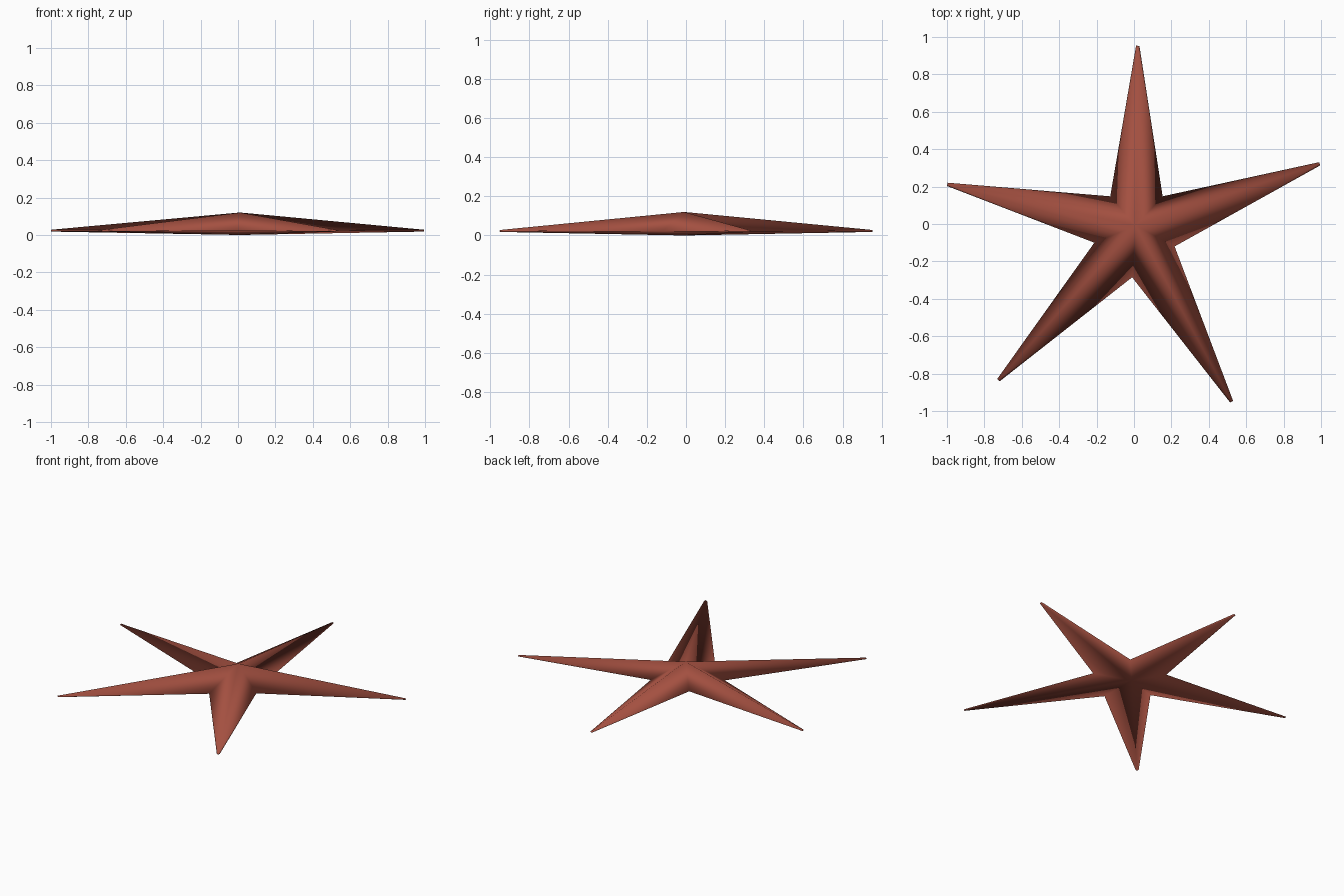
import bpy, bmesh
from mathutils import Vector

if "Cube" in bpy.data.objects:
    bpy.data.objects.remove(bpy.data.objects["Cube"])

# arm tips and the notch that follows each one, clockwise from above
TIPS = [(0.02, 0.953), (0.993, 0.322), (0.522, -0.95), (-0.725, -0.835), (-0.998, 0.212)]
NOTCHES = [(0.153, 0.148), (0.217, -0.12), (-0.01, -0.285), (-0.212, -0.1), (-0.127, 0.148)]

mat = bpy.data.materials.new("brick red")
mat.diffuse_color = (0.37, 0.08, 0.052, 1)
mat.use_nodes = True
mat.node_tree.nodes["Principled BSDF"].inputs["Base Color"].default_value = mat.diffuse_color

bm = bmesh.new()
centre = Vector((0.01, -0.01, 0))
apex = bm.verts.new((0.01, -0.01, 0.12))
base = bm.verts.new((0.01, -0.01, 0.0))
notches = [bm.verts.new((x, y, 0.022)) for x, y in NOTCHES]

# each arm: ridge on top, keel below, small blunt diamond at the tip
for i, (x, y) in enumerate(TIPS):
    tip = Vector((x, y, 0.023))
    along = (Vector((x, y, 0)) - centre).normalized()
    side = Vector((along.y, -along.x, 0)) * 0.009
    top = bm.verts.new(tip + Vector((0, 0, 0.005)))
    low = bm.verts.new(tip - Vector((0, 0, 0.005)))
    right = bm.verts.new(tip + side)
    left = bm.verts.new(tip - side)
    n_right, n_left = notches[i], notches[i - 1]
    for hub, end in ((apex, top), (base, low)):
        for n, s in ((n_right, right), (n_left, left)):
            bm.faces.new((hub, end, n))
            bm.faces.new((end, s, n))
    bm.faces.new((top, right, low, left))

bmesh.ops.recalc_face_normals(bm, faces=bm.faces)
for f in bm.faces:
    f.smooth = True
mesh = bpy.data.meshes.new("starfish_body")
bm.to_mesh(mesh)
bm.free()
mesh.materials.append(mat)
bpy.context.collection.objects.link(bpy.data.objects.new("starfish_body", mesh))
